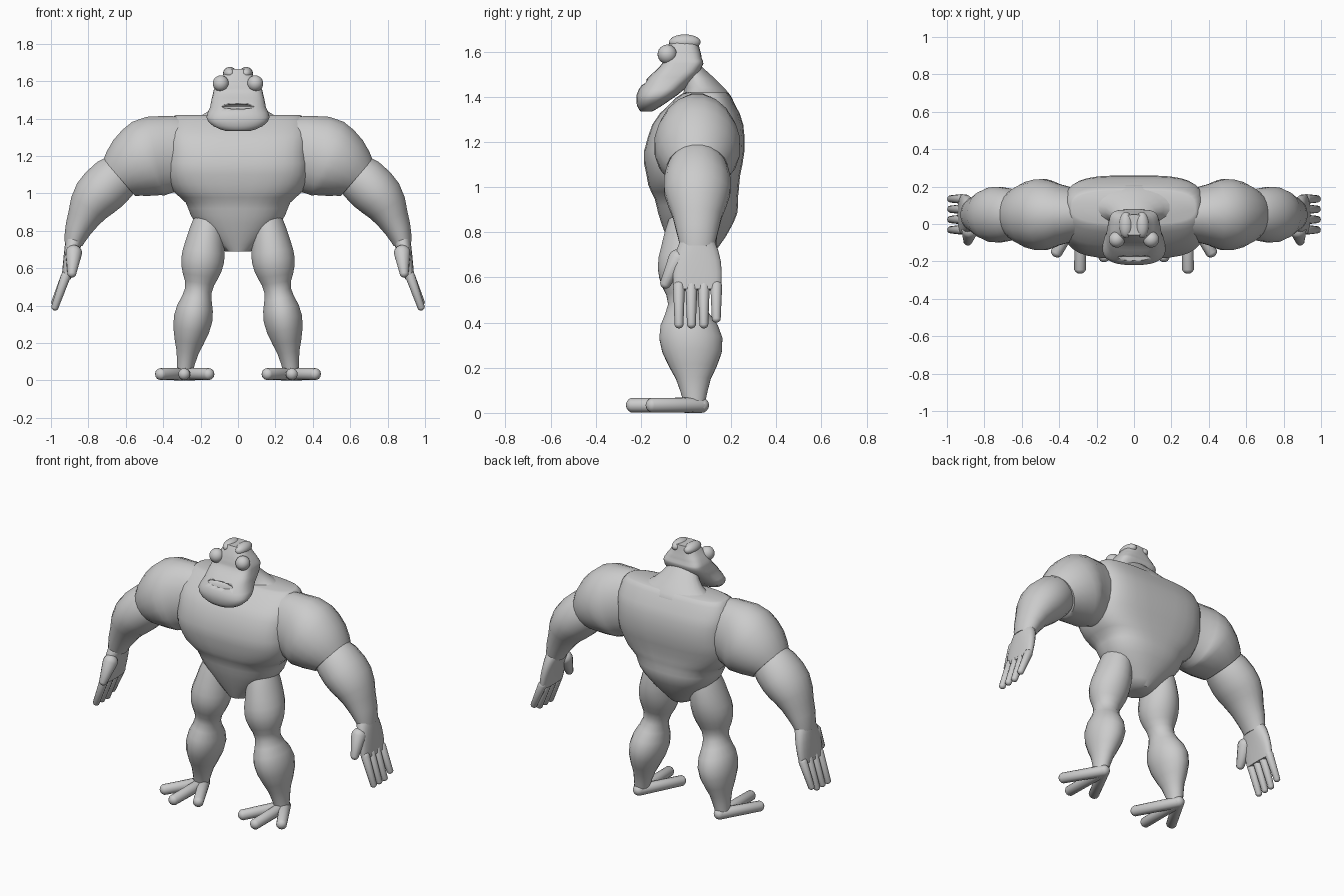
import bpy
import bmesh
from math import sin, cos, pi, radians, copysign
from mathutils import Vector

if "Cube" in bpy.data.objects:
    bpy.data.objects.remove(bpy.data.objects["Cube"])

grey = (0.6, 0.6, 0.6, 1)
skin = bpy.data.materials.new("grey skin")
skin.use_nodes = True
skin.diffuse_color = grey
skin.node_tree.nodes["Principled BSDF"].inputs["Base Color"].default_value = grey


def finish(name, bm, mirror, angle=50):
    """Turn a bmesh into a smooth shaded object, on the left or the right."""
    bmesh.ops.scale(bm, vec=(mirror, 1, 1), verts=bm.verts)
    bmesh.ops.recalc_face_normals(bm, faces=bm.faces)
    mesh = bpy.data.meshes.new(name)
    bm.to_mesh(mesh)
    bm.free()
    mesh.materials.append(skin)
    part = bpy.data.objects.new(name, mesh)
    bpy.context.collection.objects.link(part)
    bpy.ops.object.select_all(action='DESELECT')
    part.select_set(True)
    bpy.context.view_layer.objects.active = part
    bpy.ops.object.shade_smooth_by_angle(angle=radians(angle))
    return part


def level(z, wide, front, back, x=0, square=2):
    """Horizontal section given by its half width and its front and back."""
    return Vector((x, (front + back) / 2, z, wide, (back - front) / 2, square))


def bend(x, z, thick, deep, square=2):
    """Arm section lying across the bent line of the arm."""
    return Vector((x, 0.05, z, thick, deep, square))


def smooth_path(sections, steps=3):
    """Pass a smooth curve through the sections."""
    padded = [sections[0], *sections, sections[-1]]
    path = []
    for before, a, b, after in zip(padded, padded[1:], padded[2:], padded[3:]):
        for k in range(steps):
            t = k / steps
            near = a + (b - before) * t / 2
            far = b - (after - a) * (1 - t) / 2
            blend = t * t * (3 - 2 * t)
            path.append(near.lerp(far, blend))
    return path + [sections[-1]]


def body(name, *sections, mirror=1, sides=20):
    """Skin a row of rounded sections and cap both ends."""
    path = smooth_path(sections)
    bm = bmesh.new()
    loops = []
    for i, section in enumerate(path):
        x, y, z, wide, deep, square = section
        ahead = path[min(i + 1, len(path) - 1)] - path[max(i - 1, 0)]
        across = Vector((ahead[2], 0, -ahead[0])).normalized()
        loop = []
        for k in range(sides):
            turn = 2 * pi * (k + 0.5) / sides
            u, v = (copysign(abs(w) ** (2 / square), w) for w in (cos(turn), sin(turn)))
            loop.append(bm.verts.new(Vector((x, y + deep * v, z)) + across * wide * u))
        loops.append(loop)
    for low, high in zip(loops, loops[1:]):
        for k in range(sides):
            n = (k + 1) % sides
            bm.faces.new((low[k], low[n], high[n], high[k]))
    bm.faces.new(loops[0])
    bm.faces.new(loops[-1])
    return finish(name, bm, mirror)


def digit(name, root, tip, thick, thin, mirror):
    """Round ended finger or toe between two centres."""
    root, reach = Vector(root), Vector(tip) - Vector(root)
    turn = reach.to_track_quat('Z', 'Y')
    bm = bmesh.new()
    bmesh.ops.create_uvsphere(bm, u_segments=12, v_segments=8, radius=1)
    for v in bm.verts:
        outer = v.co.z > 0.01
        v.co = root + turn @ (v.co * (thin if outer else thick)) + (reach if outer else Vector())
    return finish(name, bm, mirror)


def ball(name, place, size, mirror=1):
    bm = bmesh.new()
    bmesh.ops.create_uvsphere(bm, u_segments=20, v_segments=12, radius=1)
    bmesh.ops.scale(bm, vec=size, verts=bm.verts)
    bmesh.ops.translate(bm, vec=place, verts=bm.verts)
    return finish(name, bm, mirror)


# Barrel chest tapering to the hips
body("torso",
     level(z=0.69, wide=0.07, front=-0.05, back=0.11),
     level(z=0.84, wide=0.225, front=-0.11, back=0.21, square=2.3),
     level(z=0.95, wide=0.28, front=-0.14, back=0.23, square=2.6),
     level(z=1.05, wide=0.365, front=-0.175, back=0.24, square=3),
     level(z=1.22, wide=0.375, front=-0.17, back=0.26, square=3.6),
     level(z=1.36, wide=0.37, front=-0.08, back=0.22, square=3.4),
     level(z=1.42, wide=0.33, front=0, back=0.18, square=3),
     sides=32)

# Sloping neck
body("neck",
     level(z=1.38, wide=0.3, front=-0.03, back=0.21),
     level(z=1.44, wide=0.16, front=-0.01, back=0.17),
     level(z=1.55, wide=0.08, front=-0.04, back=0.05))

# Head with a heavy forward jaw
head = body("head",
            level(z=1.335, wide=0.07, front=-0.2, back=-0.15),
            level(z=1.385, wide=0.16, front=-0.22, back=-0.07, square=2.5),
            level(z=1.46, wide=0.15, front=-0.19, back=0.02, square=2.8),
            level(z=1.53, wide=0.135, front=-0.12, back=0.07, square=4),
            level(z=1.57, wide=0.122, front=-0.1, back=0.07, square=4),
            level(z=1.615, wide=0.092, front=-0.085, back=0.06, square=3),
            level(z=1.664, wide=0.06, front=-0.06, back=0.05, square=3),
            sides=28)

# Carved mouth
cutter = ball("mouth_cutter", place=(0, -0.19, 1.465), size=(0.09, 0.05, 0.014))
cutter.hide_render = True
cutter.hide_viewport = True
carve = head.modifiers.new("mouth", 'BOOLEAN')
carve.operation = 'DIFFERENCE'
carve.solver = 'EXACT'
carve.object = cutter

for side, mirror in (("left", 1), ("right", -1)):
    # Bulging eyes and brow crests
    ball(side + "_eye", (0.092, -0.083, 1.588), [0.043] * 3, mirror)
    ball(side + "_brow", (0.043, -0.005, 1.642), (0.037, 0.07, 0.034), mirror)

    # Heavy arms
    body(side + "_upper_arm",
         bend(x=0.28, z=1.21, thick=0.19, deep=0.13),
         bend(x=0.4, z=1.205, thick=0.212, deep=0.165),
         bend(x=0.52, z=1.165, thick=0.203, deep=0.19),
         bend(x=0.635, z=1.085, thick=0.13, deep=0.135), mirror=mirror)
    body(side + "_forearm",
         bend(x=0.59, z=1.12, thick=0.11, deep=0.1),
         bend(x=0.72, z=1.02, thick=0.134, deep=0.15),
         bend(x=0.825, z=0.87, thick=0.09, deep=0.11),
         bend(x=0.88, z=0.73, thick=0.05, deep=0.075), mirror=mirror)

    # Hands with four fingers and a thumb
    body(side + "_palm",
         bend(x=0.87, z=0.77, thick=0.05, deep=0.07),
         bend(x=0.895, z=0.67, thick=0.037, deep=0.105, square=2.5),
         bend(x=0.918, z=0.545, thick=0.025, deep=0.105, square=2.8), mirror=mirror)
    for i in range(4):
        y = 0.055 * i - 0.031
        tip = 0.42 if i == 3 else 0.395
        digit(f"{side}_finger_{i + 1}", root=(0.92, y, 0.56), tip=(0.978, y, tip),
              thick=0.026, thin=0.021, mirror=mirror)
    digit(side + "_thumb", root=(0.878, -0.035, 0.68), tip=(0.888, -0.09, 0.575),
          thick=0.045, thin=0.025, mirror=mirror)

    # Legs in one piece from hip to ankle
    body(side + "_leg",
         level(z=0.9, wide=0.07, front=-0.06, back=0.12, x=0.15),
         level(z=0.74, wide=0.105, front=-0.11, back=0.14, x=0.175),
         level(z=0.6, wide=0.11, front=-0.12, back=0.11, x=0.195),
         level(z=0.48, wide=0.073, front=-0.08, back=0.08, x=0.212),
         level(z=0.33, wide=0.105, front=-0.12, back=0.163, x=0.24),
         level(z=0.15, wide=0.06, front=-0.045, back=0.11, x=0.27),
         level(z=0.04, wide=0.042, front=-0.01, back=0.085, x=0.285), mirror=mirror)

    # Three splayed toes meeting at the heel
    for place, x, y in (("inner", 0.16, -0.17), ("middle", 0.288, -0.232), ("outer", 0.41, -0.145)):
        digit(f"{side}_{place}_toe", root=(0.285, 0.068, 0.034), tip=(x, y, 0.034),
              thick=0.034, thin=0.034, mirror=mirror)
